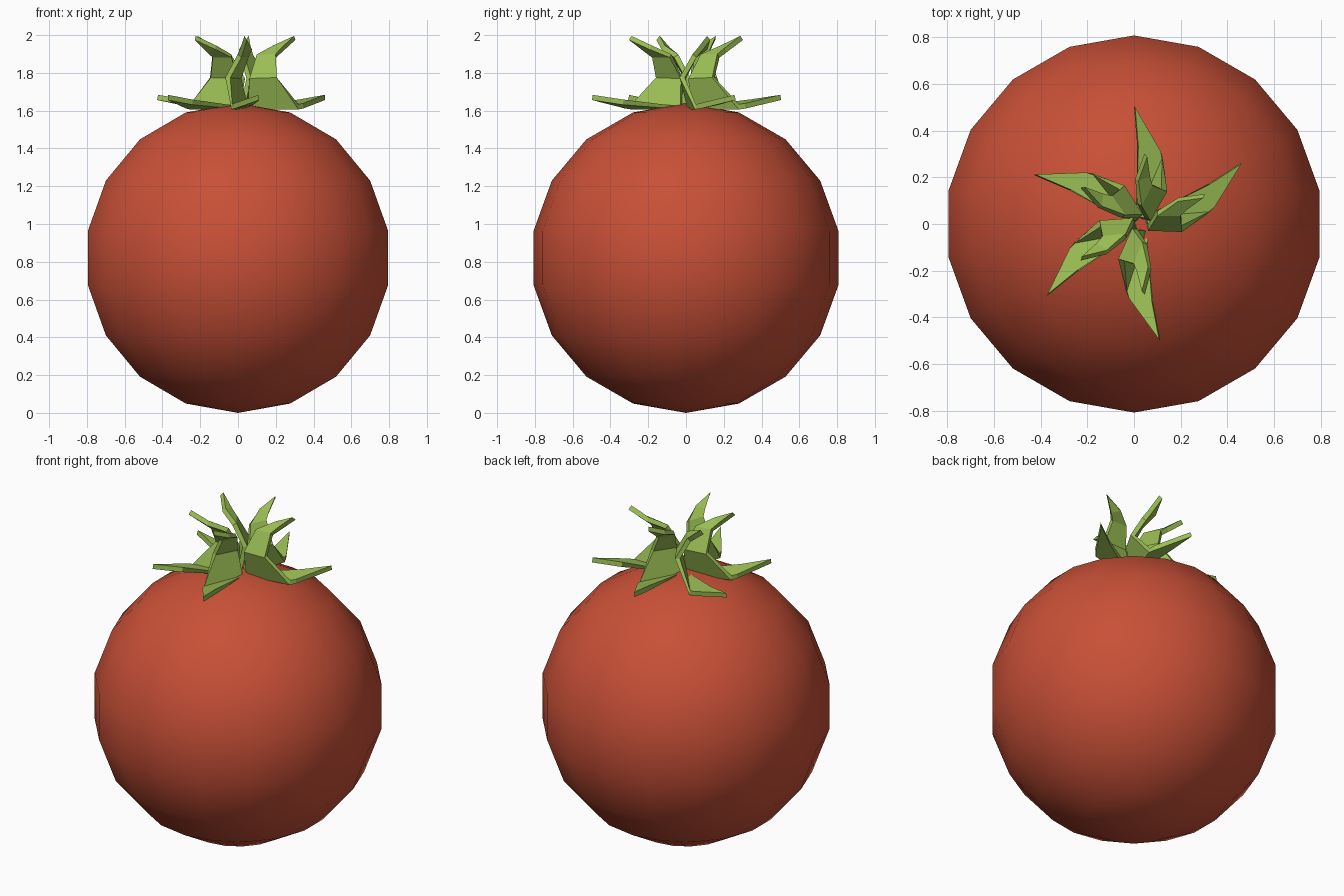
import bpy, bmesh
from math import pi, sin, cos, radians
from mathutils import Matrix, Vector

if "Cube" in bpy.data.objects:
    bpy.data.objects.remove(bpy.data.objects["Cube"])


def material(name, color):
    m = bpy.data.materials.new(name)
    m.diffuse_color = (*color, 1)
    m.use_nodes = True
    m.node_tree.nodes["Principled BSDF"].inputs["Base Color"].default_value = m.diffuse_color
    return m


def add_object(name, bm, mat):
    me = bpy.data.meshes.new(name)
    bmesh.ops.recalc_face_normals(bm, faces=bm.faces)
    bm.to_mesh(me)
    bm.free()
    me.materials.append(mat)
    ob = bpy.data.objects.new(name, me)
    bpy.context.collection.objects.link(ob)
    return ob


red = material("red_skin", (0.58, 0.08, 0.038))
green = material("green_leaf", (0.33, 0.52, 0.09))

# fruit body: half-circle profile lathed round z, first segment on +y
R, SEG, RINGS = 0.82, 18, 9
bm = bmesh.new()
prof = [bm.verts.new((0, R * sin(pi * i / RINGS), R + R * cos(pi * i / RINGS)))
        for i in range(RINGS + 1)]
edges = [bm.edges.new(p) for p in zip(prof, prof[1:])]
bmesh.ops.spin(bm, geom=prof + edges, axis=(0, 0, 1), cent=(0, 0, 0),
               angle=2 * pi, steps=SEG, use_merge=False)
bmesh.ops.remove_doubles(bm, verts=bm.verts, dist=1e-4)
body = add_object("fruit_body", bm, red)
for p in body.data.polygons:
    p.use_smooth = True

# calyx leaf: bent strip, (inner edge, outer edge) stations from low tip to high tip
STATIONS = [
    ((0.32, 0.17, 1.645), (0.345, 0.075, 1.625)),
    ((0.05, 0.02, 1.615), (0.32, 0.05, 1.62)),
    ((0.06, -0.015, 1.77), (0.205, -0.02, 1.775)),
    ((0.10, 0.045, 1.89), (0.20, 0.045, 1.89)),
    ((0.19, 0.105, 1.935), (0.23, 0.07, 1.92)),
]
LOW_TIP, HIGH_TIP = (0.46, 0.26, 1.67), (0.30, 0.12, 1.985)
PIVOT = Vector((0.03, 0, 0))


def leaf(index, angle):
    bm = bmesh.new()
    rows = [[bm.verts.new(p) for p in s] for s in STATIONS]
    for (a, b), (c, d) in zip(rows, rows[1:]):
        bm.faces.new((a, b, d, c))
    bm.faces.new((bm.verts.new(LOW_TIP), rows[0][1], rows[0][0]))
    bm.faces.new((rows[-1][0], rows[-1][1], bm.verts.new(HIGH_TIP)))
    bmesh.ops.rotate(bm, verts=bm.verts, cent=PIVOT,
                     matrix=Matrix.Rotation(angle, 3, 'Z'))
    ob = add_object(f"calyx_leaf_{index}", bm, green)
    mod = ob.modifiers.new("thickness", 'SOLIDIFY')
    mod.thickness = 0.028
    mod.offset = 0


# five leaves, 62 degrees apart
for i in range(5):
    leaf(i + 1, radians(62 * i))
